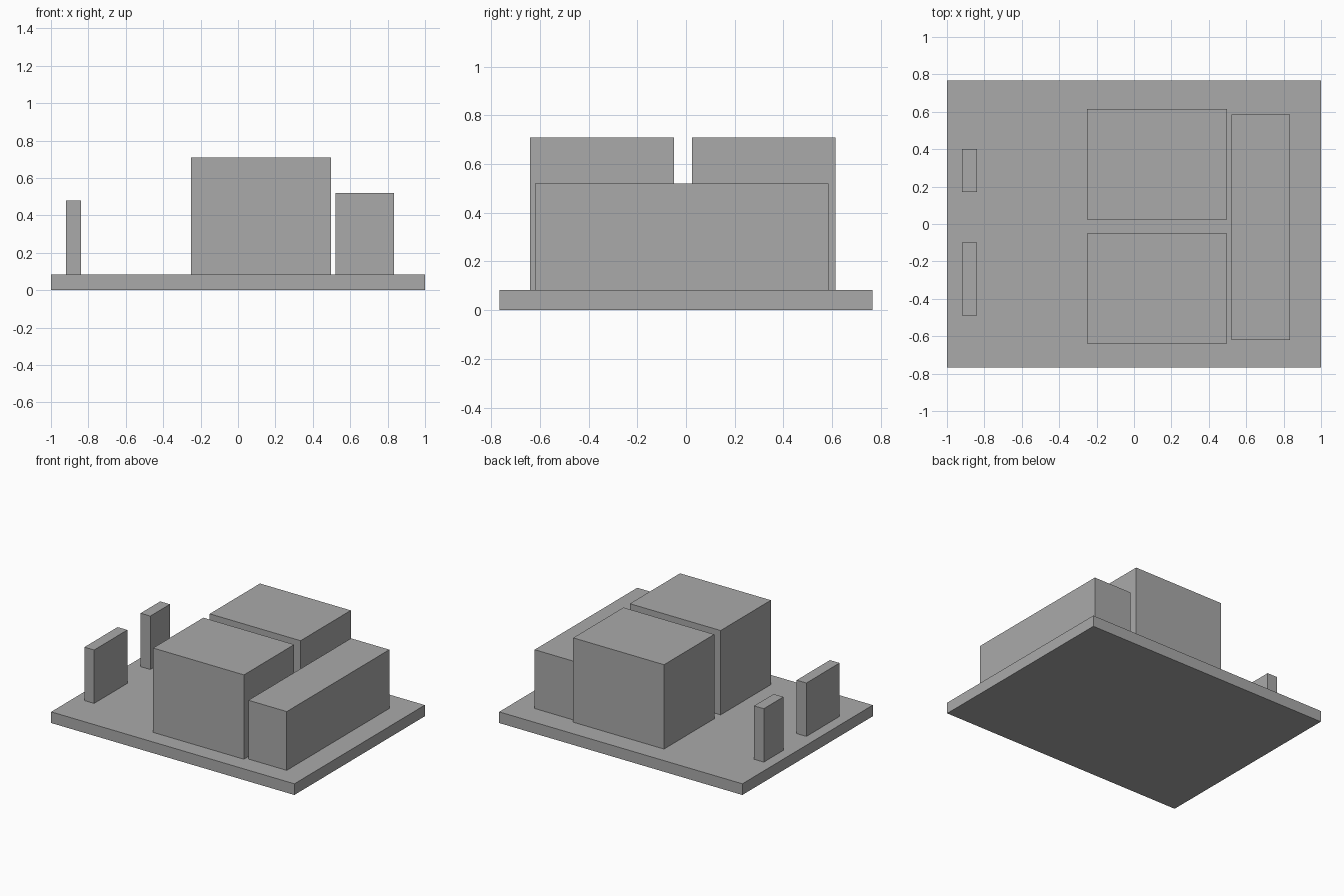
import bpy

cube = bpy.data.objects.get("Cube")
if cube:
    bpy.data.objects.remove(cube, do_unlink=True)

# Single plain grey for every part
GREY = (0.4, 0.4, 0.4, 1.0)
grey = bpy.data.materials.new("plain grey")
grey.use_nodes = True
grey.diffuse_color = GREY
for node in grey.node_tree.nodes:
    if node.type == "BSDF_PRINCIPLED":
        node.inputs["Base Color"].default_value = GREY


def box(name, x, y, z):
    """Add a box spanning the given (low, high) ranges."""
    spans = (x, y, z)
    centre = [(low + high) / 2 for low, high in spans]
    bpy.ops.mesh.primitive_cube_add(size=1, location=centre)
    obj = bpy.context.object
    obj.name = name
    obj.scale = [high - low for low, high in spans]
    bpy.ops.object.transform_apply(location=False, rotation=False, scale=True)
    obj.data.materials.append(grey)
    return obj


# Base slab
TOP = 0.083
box("base_slab", (-1, 1), (-0.766, 0.766), (0, TOP))

# Pair of tall blocks with a narrow gap between them
for name, y in (("front_block", (-0.64, -0.05)), ("back_block", (0.025, 0.615))):
    box(name, (-0.25, 0.497), y, (TOP, 0.71))

# Long low block beside the pair
box("side_block", (0.52, 0.835), (-0.62, 0.585), (TOP, 0.52))

# Two thin upright panels on the open side
for name, y in (("front_panel", (-0.49, -0.10)), ("back_panel", (0.17, 0.40))):
    box(name, (-0.92, -0.84), y, (TOP, 0.48))
